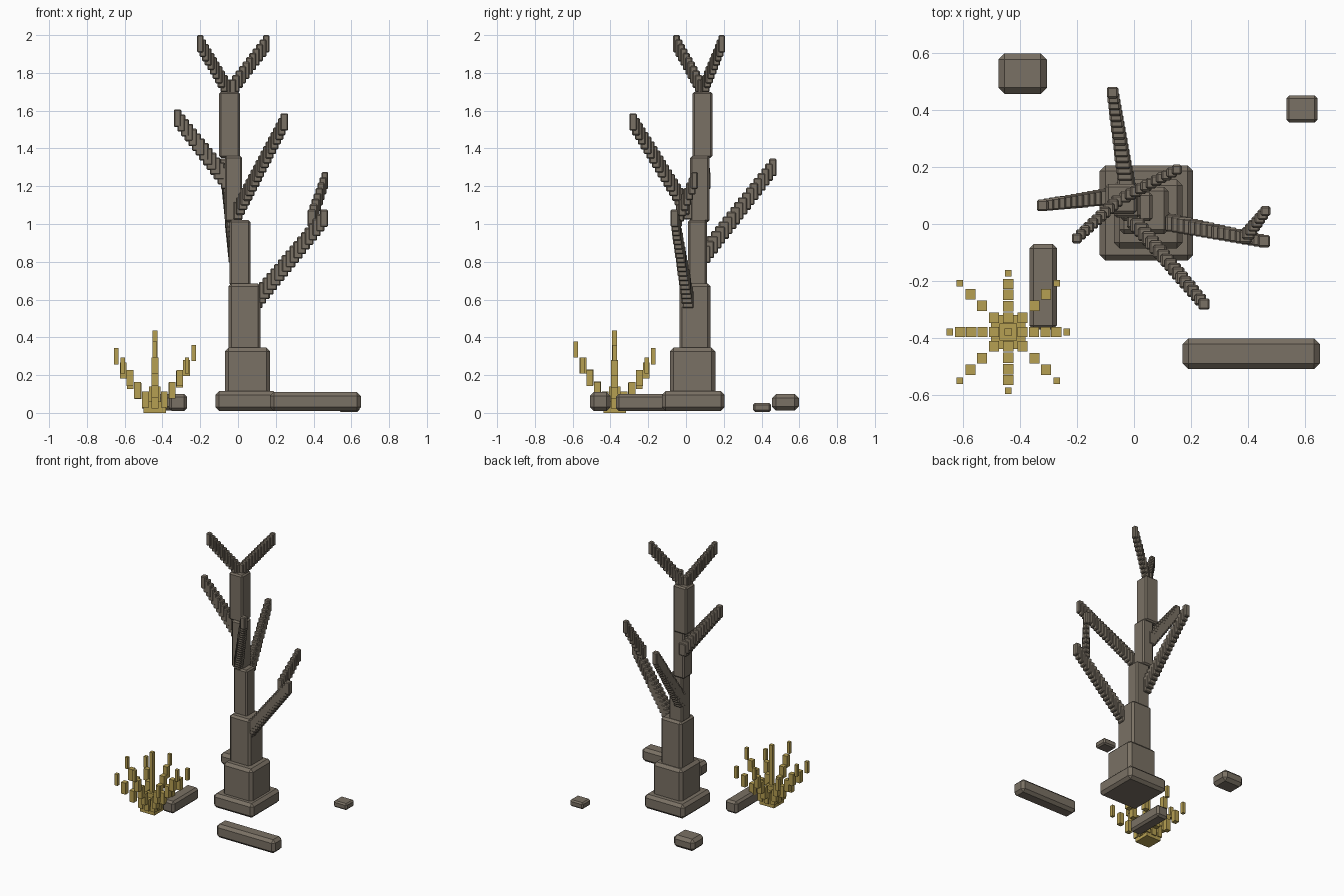
import bpy
import bmesh
from math import ceil
from mathutils import Matrix, Vector

cube = bpy.data.objects.get("Cube")
if cube:
    bpy.data.objects.remove(cube, do_unlink=True)


def material(name, color):
    mat = bpy.data.materials.new(name)
    mat.use_nodes = True
    mat.diffuse_color = (*color, 1)
    mat.node_tree.nodes["Principled BSDF"].inputs["Base Color"].default_value = (*color, 1)
    return mat


BARK = material("grey_brown_bark", (0.195, 0.165, 0.128))
STRAW = material("dry_straw", (0.47, 0.35, 0.085))


def blocks(name, boxes, mat, chamfer):
    """One object made of chamfered boxes, each given as (centre, size)."""
    bm = bmesh.new()
    for centre, size in boxes:
        bmesh.ops.create_cube(
            bm, size=1, matrix=Matrix.Translation(centre) @ Matrix.Diagonal((*size, 1)))
    if chamfer:
        bmesh.ops.bevel(bm, geom=bm.edges[:], offset=chamfer, segments=1, affect='EDGES')
    mesh = bpy.data.meshes.new(name)
    bm.to_mesh(mesh)
    bm.free()
    mesh.materials.append(mat)
    obj = bpy.data.objects.new(name, mesh)
    bpy.context.collection.objects.link(obj)


def slab(name, x, y, z, chamfer):
    """A single block from its ranges on each axis."""
    ranges = (x, y, z)
    centre = Vector([(a + b) / 2 for a, b in ranges])
    blocks(name, [(centre, [b - a for a, b in ranges])], BARK, chamfer)


def branch(name, start, end, thick_start, thick_end):
    """A staircase of upright blocks running along a straight line."""
    start, end = Vector(start), Vector(end)
    steps = ceil((end - start).length / 0.033)
    boxes = []
    for i in range(steps + 1):
        t = i / steps
        w = thick_start + (thick_end - thick_start) * t
        boxes.append((start.lerp(end, t), (w, w, 0.092)))
    blocks(name, boxes, BARK, 0.006)


# Trunk: stacked blocks that narrow and wander upwards
slab("trunk_foot", (-0.12, 0.207), (-0.128, 0.205), (0.01, 0.115), 0.02)
slab("trunk_base", (-0.07, 0.17), (-0.085, 0.155), (0.09, 0.345), 0.02)
slab("trunk_lower", (-0.05, 0.12), (-0.035, 0.13), (0.33, 0.685), 0.015)
slab("trunk_middle", (-0.045, 0.065), (0.01, 0.11), (0.675, 1.02), 0.01)
slab("trunk_upper", (-0.07, 0.022), (0.022, 0.125), (1.01, 1.36), 0.01)
slab("trunk_top", (-0.10, 0.01), (0.035, 0.14), (1.35, 1.70), 0.01)

# Branches
branch("left_branch", (0.10, 0.01, 0.60), (0.455, -0.06, 1.03), 0.06, 0.043)
branch("left_branch_fork", (0.39, -0.045, 1.03), (0.46, 0.045, 1.23), 0.045, 0.035)
branch("back_branch", (-0.02, 0.10, 0.84), (-0.075, 0.46, 1.30), 0.06, 0.04)
branch("right_branch", (-0.06, 0.10, 1.23), (-0.32, 0.065, 1.56), 0.06, 0.04)
branch("front_branch", (0.0, 0.01, 1.07), (0.245, -0.28, 1.54), 0.05, 0.04)
branch("right_twig", (-0.06, 0.08, 1.72), (-0.20, -0.05, 1.954), 0.04, 0.035)
branch("left_twig", (-0.03, 0.095, 1.72), (0.15, 0.19, 1.954), 0.04, 0.035)

# Fallen logs and stones
slab("front_log", (0.17, 0.65), (-0.508, -0.40), (0.01, 0.11), 0.02)
slab("short_log", (-0.366, -0.27), (-0.37, -0.07), (0.01, 0.10), 0.015)
slab("large_stone", (-0.475, -0.305), (0.455, 0.597), (0.012, 0.10), 0.022)
slab("small_stone", (0.533, 0.642), (0.355, 0.45), (0.005, 0.053), 0.01)

# Dry bush: a clump, a central stalk and eight rising sprays of loose sticks
HUB = Vector((-0.44, -0.378, 0))
sticks = [(HUB + Vector((0, 0, 0.03)), (0.12, 0.12, 0.06)),
          (HUB + Vector((0, 0, 0.09)), (0.06, 0.06, 0.10))]
for z in (0.19, 0.29, 0.385):
    sticks.append((HUB + Vector((0, 0, z)), (0.026, 0.026, 0.10)))

straight = [(0.05, 0.065), (0.09, 0.115), (0.13, 0.17), (0.168, 0.225), (0.205, 0.30)]
slanted = [(0.05, 0.07), (0.092, 0.12), (0.132, 0.185), (0.17, 0.25)]
tip_lift = {(1, 0): 0.02, (0, -1): 0.045}
for dx in (-1, 0, 1):
    for dy in (-1, 0, 1):
        if not (dx or dy):
            continue
        spray = slanted if dx and dy else straight
        for i, (reach, z) in enumerate(spray):
            tip = i == len(spray) - 1
            w = 0.023 if tip else 0.036
            lift = tip_lift.get((dx, dy), 0) * i / len(spray)
            sticks.append((HUB + Vector((dx * reach, dy * reach, z + lift)), (w, w, 0.085)))
blocks("dry_bush", sticks, STRAW, 0)
